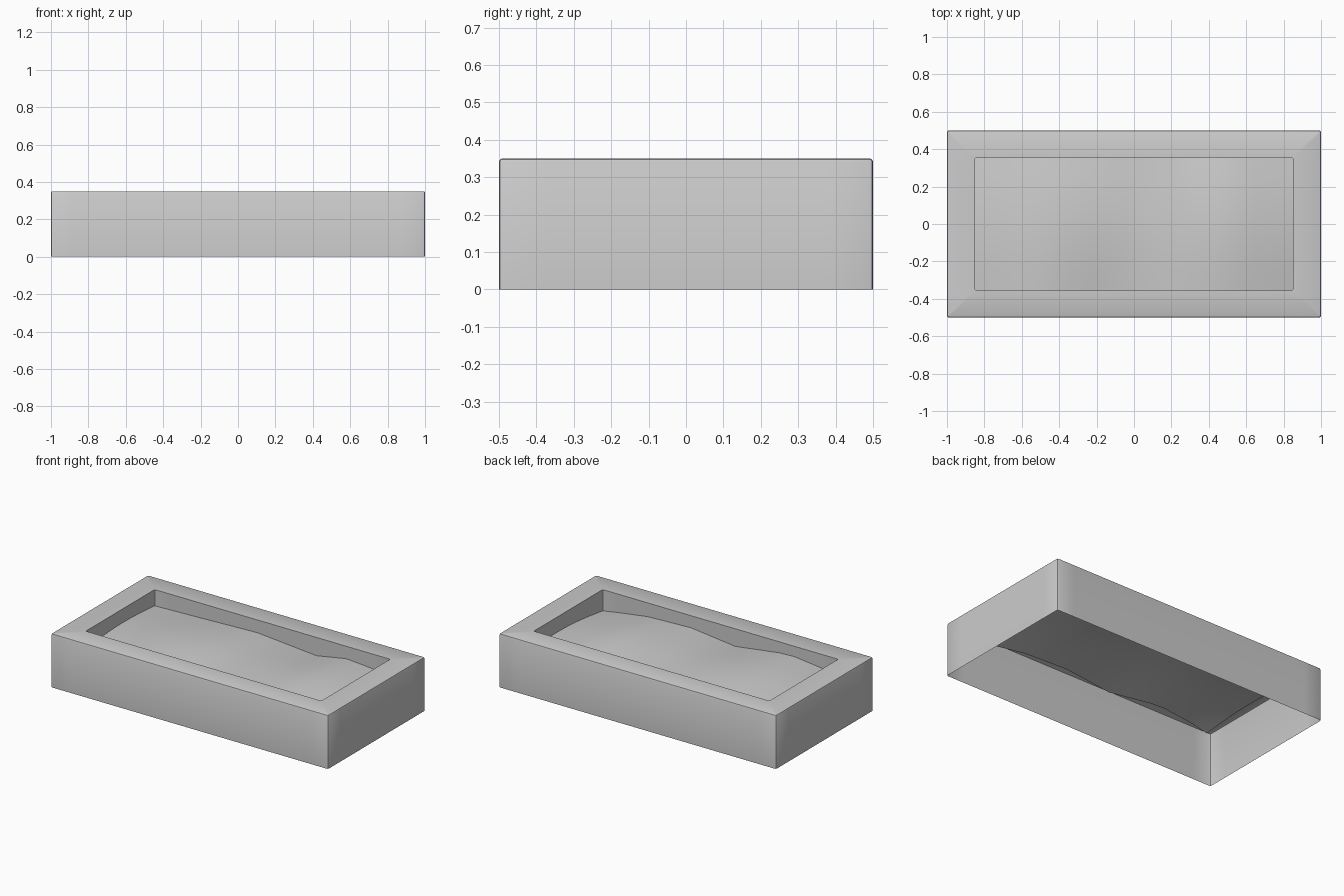
import bpy, bmesh, math

if "Cube" in bpy.data.objects:
    bpy.data.objects.remove(bpy.data.objects["Cube"])

# Heights of the soil along the two long edges, as (x, z)
FRONT = [(-.85, .236), (-.74, .259), (-.53, .283), (-.42, .278), (-.11, .235),
         (.21, .271), (.52, .261), (.75, .228), (.85, .211)]
BACK = [(-.85, .244), (-.48, .255), (-.11, .267), (.1, .249), (.32, .231),
        (.54, .270), (.74, .252), (.85, .245)]
NX, NY = 16, 8
IX, IY = .85, .355


def lerp_table(table, x):
    x = max(table[0][0], min(table[-1][0], x))
    for (x0, z0), (x1, z1) in zip(table, table[1:]):
        if x <= x1:
            return z0 + (z1 - z0) * (x - x0) / (x1 - x0)
    return table[-1][1]


def soil_height(x, y):
    t = max(0, min(1, (y + IY) / (2 * IY)))
    mound = .02 * math.sin(math.pi * t)
    return lerp_table(FRONT, x) * (1 - t) + lerp_table(BACK, x) * t + mound


def rounded_loop(hx, hy, r):
    """Rectangle outline with rounded corners and evenly divided sides."""
    pts = []
    corners = [(1, 1), (-1, 1), (-1, -1), (1, -1)]
    for i, (sx, sy) in enumerate(corners):
        for k in range(3):
            a = math.radians(90 * i + 45 * k)
            pts.append((sx * (hx - r) + r * math.cos(a), sy * (hy - r) + r * math.sin(a)))
        nx, ny = corners[(i + 1) % 4]
        n = NX if i % 2 == 0 else NY
        for k in range(1, n):
            f = k / n
            pts.append((hx * (sx + (nx - sx) * f), hy * (sy + (ny - sy) * f)))
    return pts


def finish(bm, name):
    mesh = bpy.data.meshes.new(name)
    bm.to_mesh(mesh)
    bm.free()
    ob = bpy.data.objects.new(name, mesh)
    bpy.context.collection.objects.link(ob)
    bpy.ops.object.select_all(action='DESELECT')
    ob.select_set(True)
    bpy.context.view_layer.objects.active = ob
    bpy.ops.object.shade_smooth_by_angle(angle=math.radians(30))
    return ob


# Planter shell: open below, softened outer edges, inner wall down to the soil
bm = bmesh.new()
rings = [(1, .5, .01, 0), (1, .5, .01, .342), (.9975, .4975, .009, .3475),
         (.992, .492, .008, .35), (IX, IY, .008, .35), (IX, IY, .008, None)]
loops = []
for hx, hy, r, z in rings:
    loops.append([bm.verts.new((x, y, soil_height(x, y) if z is None else z))
                  for x, y in rounded_loop(hx, hy, r)])
for a, b in zip(loops, loops[1:]):
    for i in range(len(a)):
        j = (i + 1) % len(a)
        bm.faces.new((a[i], a[j], b[j], b[i]))
finish(bm, "planter_box")

# Soil: gently uneven sheet
bm = bmesh.new()
grid = [[bm.verts.new((x, y, soil_height(x, y)))
         for x in (IX * (2 * i / NX - 1) for i in range(NX + 1))]
        for y in (IY * (2 * j / NY - 1) for j in range(NY + 1))]
for r0, r1 in zip(grid, grid[1:]):
    for i in range(NX):
        bm.faces.new((r0[i], r0[i + 1], r1[i + 1], r1[i]))
finish(bm, "soil")
